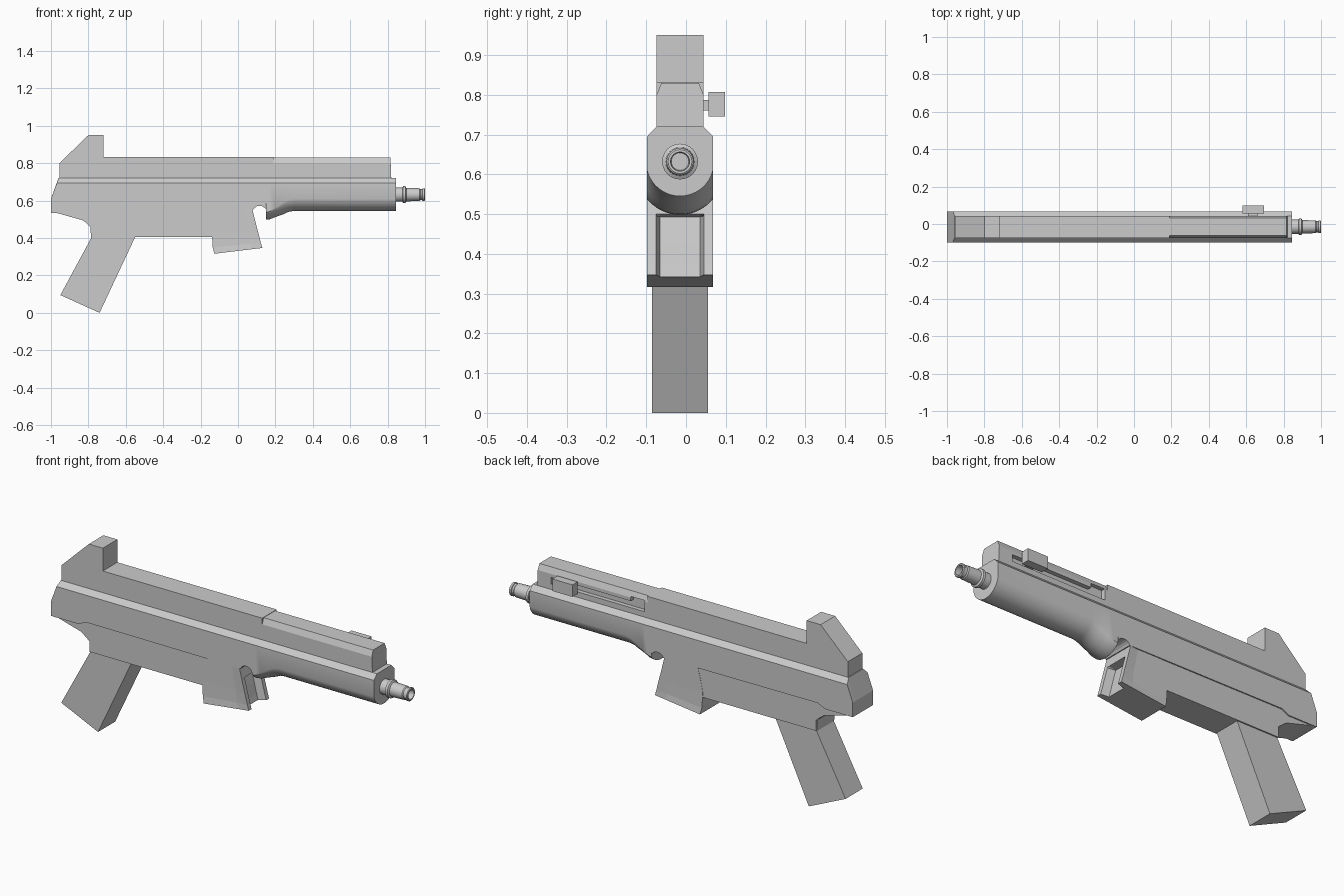
import bpy, bmesh, math

if "Cube" in bpy.data.objects:
    bpy.data.objects.remove(bpy.data.objects["Cube"])

CY = -0.015   # centre plane of the body
HW = 0.083    # half width of the body


def loft(name, rings):
    """Skin a list of equal-length closed rings and cap both ends."""
    bm = bmesh.new()
    vs = [[bm.verts.new(p) for p in r] for r in rings]
    n = len(vs[0])
    for a, b in zip(vs, vs[1:]):
        for i in range(n):
            j = (i + 1) % n
            bm.faces.new((a[i], a[j], b[j], b[i]))
    bm.faces.new(vs[0])
    bm.faces.new(vs[-1])
    bmesh.ops.recalc_face_normals(bm, faces=bm.faces)
    me = bpy.data.meshes.new(name)
    bm.to_mesh(me)
    bm.free()
    ob = bpy.data.objects.new(name, me)
    bpy.context.collection.objects.link(ob)
    return ob


def prism(name, profile, half):
    """Extrude an x/z profile symmetrically across the centre plane."""
    return loft(name, [[(x, CY + s * half, z) for x, z in profile] for s in (-1, 1)])


def box(name, x0, x1, y0, y1, z0, z1):
    return loft(name, [[(x0, y0, z), (x1, y0, z), (x1, y1, z), (x0, y1, z)] for z in (z0, z1)])


def smooth(ob, angle=35):
    bpy.ops.object.select_all(action='DESELECT')
    ob.select_set(True)
    bpy.context.view_layer.objects.active = ob
    bpy.ops.object.shade_smooth_by_angle(angle=math.radians(angle))


# Main receiver with chamfered upper edges and a round notch underneath
notch = [(0.115 + 0.035 * math.cos(a), 0.54 + 0.033 * math.sin(a))
         for a in [math.radians(20 + 20 * i) for i in range(8)]]
lower = notch + [(-0.80, 0.555), (-0.84, 0.535), (-1, 0.535), (-1, 0.61)]
outer = [(0.15, 0.695)] + lower + [(-0.968, 0.695)]
inner = [(0.15, 0.72)] + lower + [(-0.96, 0.72)]
loft("receiver", [[(x, CY + h, z) for x, z in prof] for h, prof in
                  ((-HW, outer), (-0.059, inner), (0.059, inner), (HW, outer))])


# Handguard: flat sides, rounded belly dropping at the rear
def guard_ring(x, zs, sag):
    r = (HW * HW + sag * sag) / (2 * sag)
    a0 = math.asin(min(1, HW / r))
    c = zs - sag + r
    pts = [(x, CY + 0.059, 0.72), (x, CY - 0.059, 0.72), (x, CY - HW, 0.695)]
    for i in range(17):
        a = -a0 + 2 * a0 * i / 16
        pts.append((x, CY + r * math.sin(a), c - r * math.cos(a)))
    return pts + [(x, CY + HW, 0.695)]


smooth(loft("handguard", [guard_ring(*p) for p in (
    (0.15, 0.538, 0.040), (0.17, 0.542, 0.042), (0.20, 0.562, 0.050), (0.245, 0.592, 0.064),
    (0.27, 0.604, 0.064), (0.30, 0.61, 0.065), (0.845, 0.61, 0.065))]))

# Upper rail with the raised rear sight block
prism("upper_rear", [(0.19, 0.71), (0.19, 0.832), (-0.72, 0.832), (-0.72, 0.95), (-0.80, 0.95),
                     (-0.955, 0.80), (-0.955, 0.71)], 0.059)

# Front upper cover with chamfered edges
front = loft("upper_front", [[(x + (0 if x < 0.5 else dx), CY + y, z) for y, z, dx in (
    (-0.059, 0.71, 0.005), (0.059, 0.71, 0.005), (0.059, 0.80, 0.001), (0.047, 0.83, 0),
    (-0.047, 0.83, 0), (-0.059, 0.80, 0.001))] for x in (0.19, 0.815)])

# Side slot for the sliding handle
slot = [(0.205, 0.748), (0.74, 0.748), (0.74, 0.782), (0.285, 0.782), (0.285, 0.805), (0.205, 0.805)]
cutter = loft("slot_cutter", [[(x, y, z) for x, z in slot] for y in (0.022, 0.07)])
cutter.hide_render = True
cutter.hide_viewport = True
mod = front.modifiers.new("slot", 'BOOLEAN')
mod.operation = 'DIFFERENCE'
mod.solver = 'EXACT'
mod.object = cutter

# Sliding handle
box("handle_stem", 0.61, 0.66, 0.015, 0.06, 0.76, 0.787)
box("handle_knob", 0.58, 0.695, 0.056, 0.098, 0.745, 0.807)

# Lower housing and grip
prism("lower_housing", [(-0.98, 0.537), (-0.83, 0.495), (-0.785, 0.46), (-0.785, 0.405),
                        (-0.13, 0.405), (0.03, 0.405), (0.03, 0.57), (-0.82, 0.57)], 0.077)
prism("grip", [(-0.83, 0.50), (-0.79, 0.46), (-0.785, 0.40), (-0.95, 0.095), (-0.74, 0.0),
               (-0.55, 0.405), (-0.58, 0.50)], 0.07)


# Flared magazine housing with a channel down its front
def mag_ring(xb, zb, xm, xf, zf, h, d):
    def z(x):
        return zb + (zf - zb) * (x - xb) / (xf - xb)
    side = [(xb, h), (xm, h), (xf, HW), (xf, 0.06), (xf - d, 0.05)]
    pts = side + [(x, -y) for x, y in reversed(side)]
    return [(x, CY + y, z(x)) for x, y in pts]


loft("magazine_housing", [mag_ring(*p) for p in (
    (-0.11, 0.56, 0.03, 0.075, 0.56, 0.078, 0.0),
    (-0.128, 0.49, 0.04, 0.09, 0.50, 0.078, 0.0),
    (-0.129, 0.485, 0.041, 0.091, 0.495, 0.078, 0.04),
    (-0.14, 0.43, 0.055, 0.108, 0.43, 0.078, 0.04),
    (-0.135, 0.35, 0.06, 0.122, 0.375, 0.079, 0.04),
    (-0.127, 0.316, 0.075, 0.13, 0.347, HW, 0.04))])

# Hollow stepped barrel, turned around the x axis
steps = [(0.84, 0.038), (0.88, 0.038), (0.882, 0.045), (0.895, 0.045), (0.90, 0.036), (0.97, 0.034),
         (0.975, 0.030), (0.985, 0.030), (0.987, 0.034), (0.997, 0.034), (1.0, 0.030),
         (1.0, 0.024), (0.96, 0.022)]
smooth(loft("barrel", [[(x, CY + r * math.cos(k * math.pi / 12), 0.632 + r * math.sin(k * math.pi / 12))
                        for k in range(24)] for x, r in steps]), 30)
